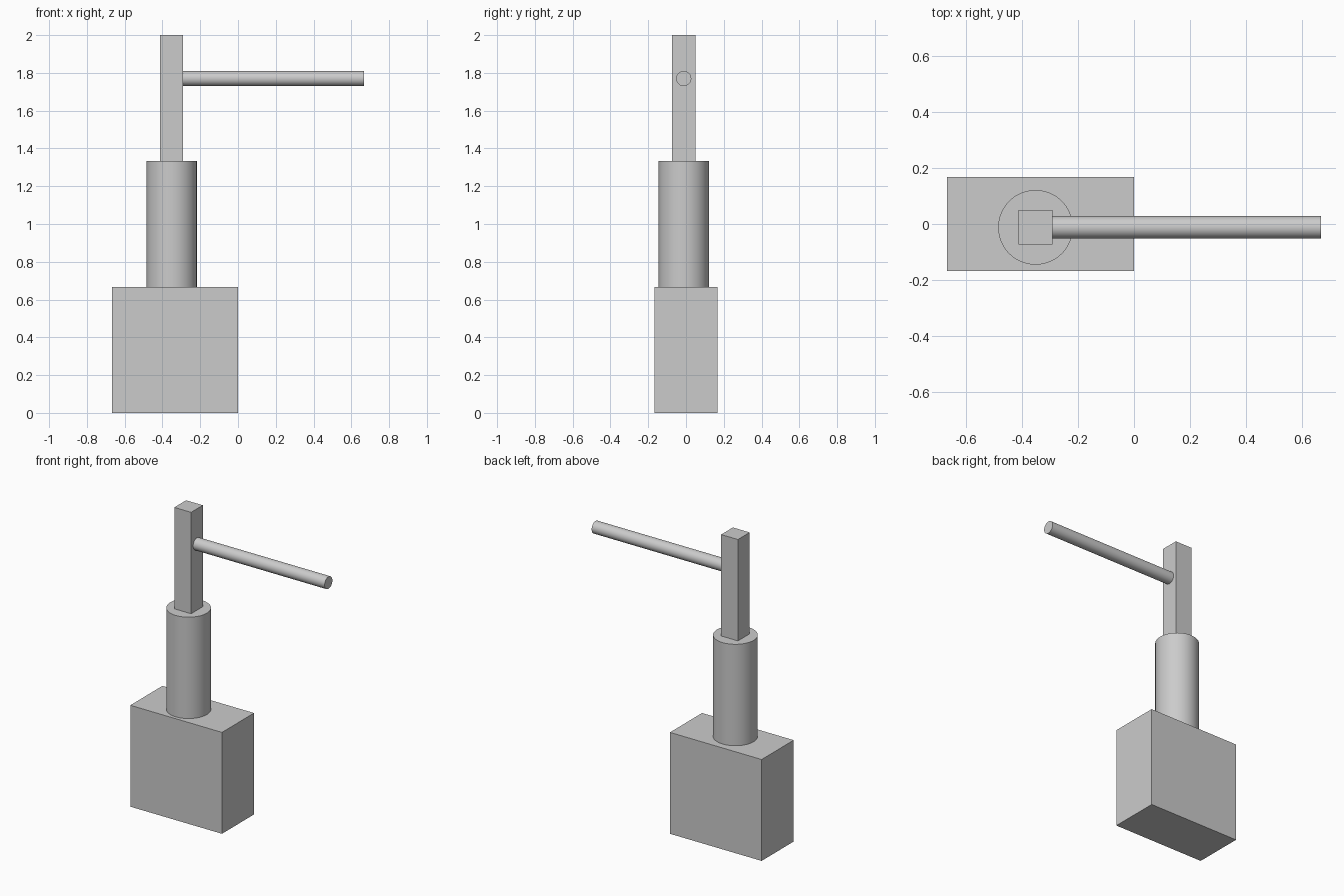
import bpy
import math

default_cube = bpy.data.objects.get("Cube")
if default_cube:
    bpy.data.objects.remove(default_cube, do_unlink=True)

grey = bpy.data.materials.new("light_grey")
grey.use_nodes = True
colour = (0.6, 0.6, 0.6, 1)
grey.diffuse_color = colour
grey.node_tree.nodes["Principled BSDF"].inputs["Base Color"].default_value = colour


def finish(name):
    obj = bpy.context.object
    obj.name = name
    obj.data.materials.append(grey)
    return obj


def box(name, centre, size):
    bpy.ops.mesh.primitive_cube_add(size=1, location=centre)
    obj = finish(name)
    obj.scale = size
    bpy.ops.object.transform_apply(location=False, rotation=False, scale=True)


def rod(name, centre, radius, length, rotation=(0, 0, 0)):
    bpy.ops.mesh.primitive_cylinder_add(
        vertices=64, radius=radius, depth=length, location=centre, rotation=rotation)
    finish(name)
    bpy.ops.object.shade_smooth_by_angle(angle=math.radians(30))


THIRD = 2 / 3
AXIS_X, AXIS_Y = -0.351, -0.012   # shared axis of column, post and arm
POST = 0.122

# Block base, round column and square post stacked in equal thirds
box("base_block", (-THIRD / 2, 0, THIRD / 2), (THIRD, THIRD / 2, THIRD))
rod("round_column", (AXIS_X, AXIS_Y, 1.5 * THIRD), 0.133, THIRD)
box("square_post", (AXIS_X, AXIS_Y, 2.5 * THIRD), (POST, POST, THIRD))

# Horizontal arm from the left face of the post
start = AXIS_X + POST / 2
rod("side_arm", ((start + THIRD) / 2, AXIS_Y, 1.77), 0.04, THIRD - start,
    (0, math.pi / 2, 0))
